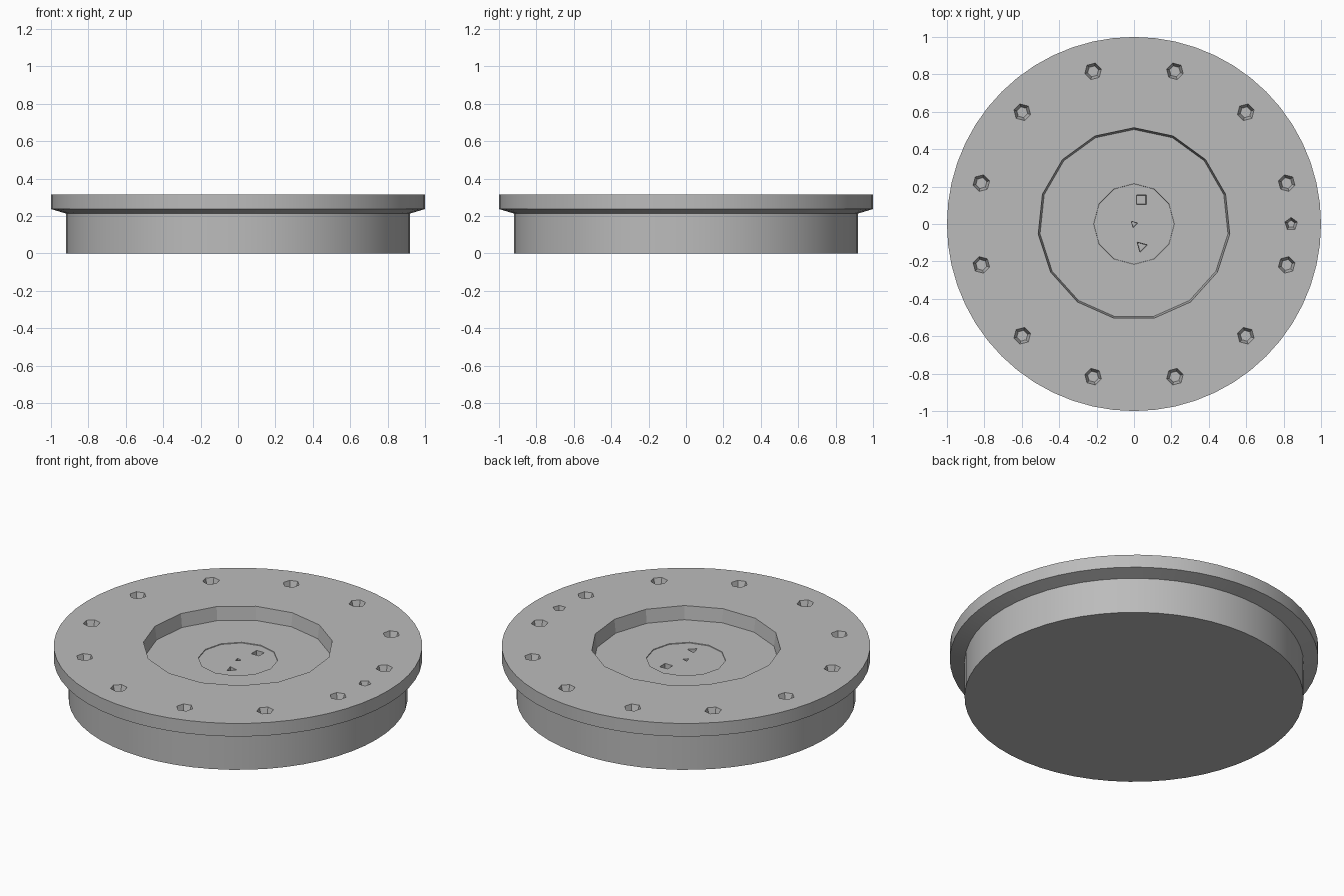
import bpy, bmesh, math
from mathutils import Matrix

cube = bpy.data.objects.get("Cube")
if cube:
    bpy.data.objects.remove(cube, do_unlink=True)

grey = bpy.data.materials.new("plain grey")
grey.use_nodes = True
GREY = (0.5, 0.5, 0.5, 1)
grey.diffuse_color = GREY
grey.node_tree.nodes["Principled BSDF"].inputs["Base Color"].default_value = GREY


def make_object(name, bm):
    mesh = bpy.data.meshes.new(name)
    bmesh.ops.recalc_face_normals(bm, faces=bm.faces)
    bm.to_mesh(mesh)
    bm.free()
    mesh.materials.append(grey)
    obj = bpy.data.objects.new(name, mesh)
    bpy.context.collection.objects.link(obj)
    return obj


def add_cone(bm, x, y, z_low, z_high, r_low, r_high, sides, turn=0.0):
    place = Matrix.Translation((x, y, (z_low + z_high) / 2)) @ Matrix.Rotation(turn, 4, "Z")
    bmesh.ops.create_cone(bm, cap_ends=True, segments=sides, radius1=r_low,
                          radius2=r_high, depth=z_high - z_low, matrix=place)


def lathe(name, profile, sides):
    bm = bmesh.new()
    rings = [[bm.verts.new((r * math.cos(math.tau * i / sides),
                            r * math.sin(math.tau * i / sides), z))
              for i in range(sides)] for r, z in profile]
    for low, high in zip(rings, rings[1:]):
        for i in range(sides):
            j = (i + 1) % sides
            bm.faces.new((low[i], low[j], high[j], high[i]))
    bm.faces.new(rings[0][::-1])
    bm.faces.new(rings[-1])
    return make_object(name, bm)


def cut(target, name, bm):
    cutter = make_object(name, bm)
    cutter.hide_render = True
    cutter.hide_set(True)
    mod = target.modifiers.new(name, "BOOLEAN")
    mod.operation = "DIFFERENCE"
    mod.solver = "EXACT"
    mod.object = cutter
    bpy.context.view_layer.objects.active = target
    bpy.ops.object.modifier_apply(modifier=name)
    bpy.data.objects.remove(cutter, do_unlink=True)


# Round body with an overhanging flange
TOP, FLOOR = 0.315, 0.235
body = lathe("flanged_base", [(0.92, 0), (0.92, 0.213), (1, 0.237), (1, TOP)], 56)

# Central pocket
pocket = bmesh.new()
add_cone(pocket, 0, 0, FLOOR, TOP + 0.08, 0.505, 0.525, 15)
cut(body, "pocket_cutter", pocket)

# Shallow dish in the pocket floor
dish = bmesh.new()
add_cone(dish, 0, 0, FLOOR - 0.004, FLOOR + 0.03, 0.215, 0.225, 12)
cut(body, "dish_cutter", dish)

# Bolt holes: three evenly spaced in each quarter, plus one locating hole
holes = bmesh.new()
for quarter in range(4):
    for step in (15, 45, 75):
        a = math.radians(90 * quarter + step)
        add_cone(holes, 0.845 * math.cos(a), 0.845 * math.sin(a),
                 TOP - 0.05, TOP + 0.05, 0.03, 0.062, 6, a)
add_cone(holes, 0.84, 0, TOP - 0.05, TOP + 0.05, 0.02, 0.05, 5)

# Small holes in the pocket floor
for x, y, r, sides in ((0.04, 0.13, 0.04, 4), (0, 0, 0.022, 3), (0.04, -0.12, 0.036, 3)):
    add_cone(holes, x, y, FLOOR - 0.05, FLOOR + 0.04, r * 0.8, r, sides, math.pi / 4)
cut(body, "hole_cutter", holes)

# Smooth sides with crisp rims
bpy.ops.object.select_all(action="DESELECT")
body.select_set(True)
bpy.context.view_layer.objects.active = body
bpy.ops.object.shade_smooth_by_angle(angle=math.radians(15))
